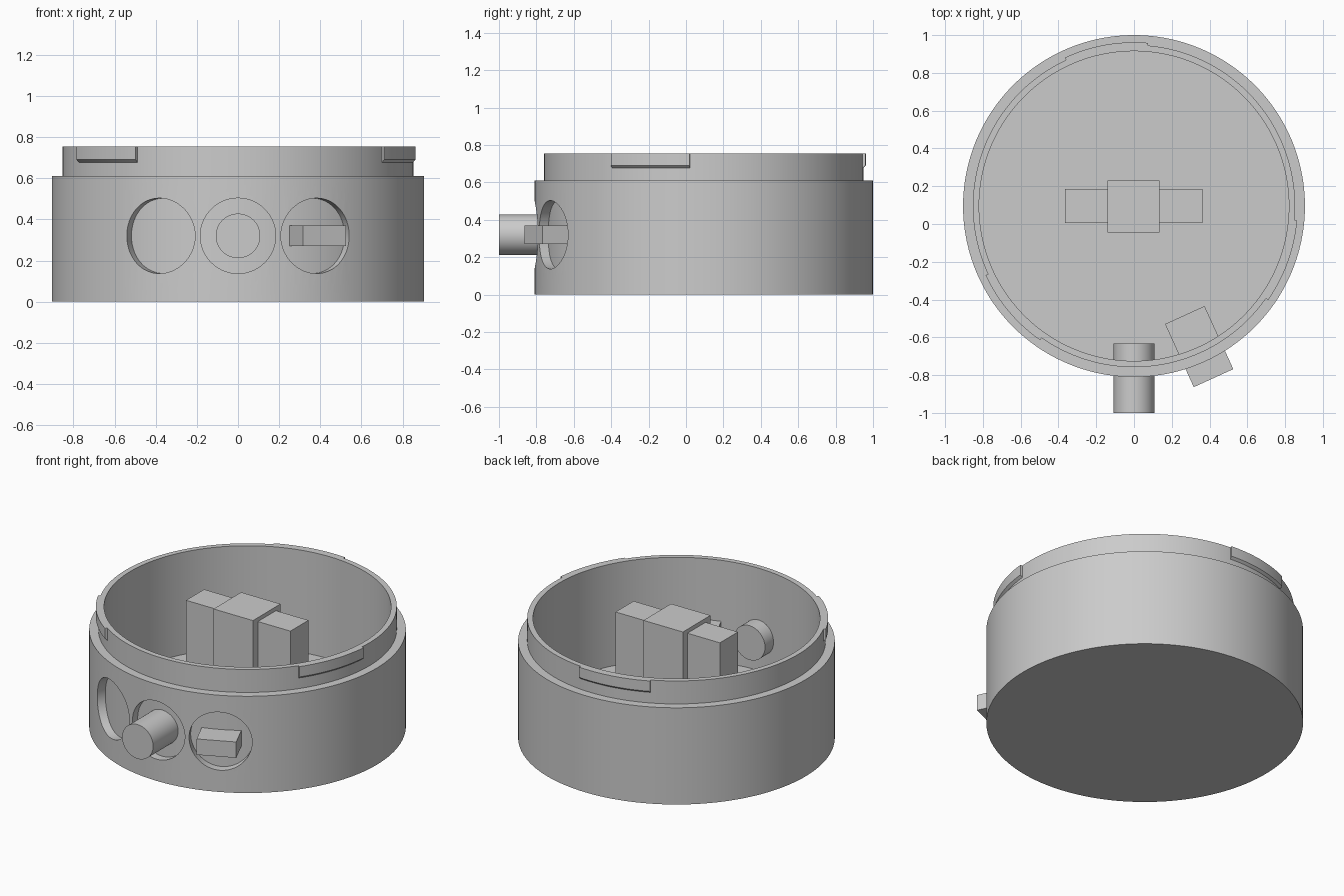
import bpy, bmesh, math
from mathutils import Matrix, Vector

if "Cube" in bpy.data.objects:
    bpy.data.objects.remove(bpy.data.objects["Cube"])

CY = 0.095      # y of the round body's axis
SEG = 144

grey = bpy.data.materials.new("plain grey")
grey.diffuse_color = (0.6, 0.6, 0.6, 1)
grey.use_nodes = True
grey.node_tree.nodes["Principled BSDF"].inputs["Base Color"].default_value = grey.diffuse_color


def finish(bm, name, smooth=True):
    bmesh.ops.remove_doubles(bm, verts=bm.verts, dist=1e-5)
    bmesh.ops.recalc_face_normals(bm, faces=bm.faces)
    me = bpy.data.meshes.new(name)
    bm.to_mesh(me)
    bm.free()
    me.materials.append(grey)
    ob = bpy.data.objects.new(name, me)
    bpy.context.collection.objects.link(ob)
    if smooth:
        shade(ob)
    return ob


def shade(ob):
    bpy.ops.object.select_all(action='DESELECT')
    ob.select_set(True)
    bpy.context.view_layer.objects.active = ob
    bpy.ops.object.shade_smooth_by_angle(angle=math.radians(30))


def lathe(name, profile, start=0, end=360):
    """Sweep a closed (radius, z) profile around the body axis."""
    bm = bmesh.new()
    full = end - start == 360
    steps = round(SEG * (end - start) / 360)
    rings = []
    for i in range(steps if full else steps + 1):
        a = math.radians(start + 360 * i / SEG)
        rings.append([bm.verts.new((r * math.cos(a), CY + r * math.sin(a), z))
                      for r, z in profile])
    n = len(profile)
    for i in range(steps):
        a, b = rings[i], rings[(i + 1) % len(rings)]
        for j in range(n):
            k = (j + 1) % n
            bm.faces.new((a[j], b[j], b[k], a[k]))
    if not full:
        bm.faces.new(rings[0])
        bm.faces.new(rings[-1])
    return finish(bm, name)


def rod(name, radius, length, centre, turn=0):
    """Horizontal cylinder pointing forward, turned about z."""
    bm = bmesh.new()
    m = (Matrix.Translation(centre) @ Matrix.Rotation(turn, 4, 'Z')
         @ Matrix.Rotation(math.pi / 2, 4, 'X'))
    bmesh.ops.create_cone(bm, cap_ends=True, segments=96, radius1=radius,
                          radius2=radius, depth=length, matrix=m)
    return finish(bm, name)


def block(name, size, centre, turn=0):
    bm = bmesh.new()
    m = (Matrix.Translation(centre) @ Matrix.Rotation(turn, 4, 'Z')
         @ Matrix.Diagonal((*size, 1)))
    bmesh.ops.create_cube(bm, size=1, matrix=m)
    return finish(bm, name, False)


# Inner cup with thin rim and thick floor
E = 0.0005
lathe("inner_cup", [(E, 0), (0.853, 0), (0.853, 0.755), (0.82, 0.755),
                    (0.82, 0.11), (E, 0.11)])

# Outer sleeve with three round recesses across the front
sleeve = lathe("outer_sleeve", [(0.853, 0), (0.905, 0), (0.905, 0.61), (0.853, 0.61)])
for deg in (-25, 0, 25):
    t = math.radians(deg)
    d = Vector((math.sin(t), -math.cos(t), 0))
    cutter = rod("recess_cutter", 0.183, 0.4, Vector((0, CY, 0.32)) + d * 0.9, t)
    mod = sleeve.modifiers.new("recess", 'BOOLEAN')
    mod.operation = 'DIFFERENCE'
    mod.solver = 'EXACT'
    mod.object = cutter
    bpy.context.view_layer.objects.active = sleeve
    bpy.ops.object.modifier_apply(modifier=mod.name)
    bpy.data.objects.remove(cutter)
shade(sleeve)

# Three locking tabs on the rim
for start in (85, 205, 325):
    lathe("locking_tab", [(0.85, 0.677), (0.853, 0.677), (0.867, 0.69),
                          (0.867, 0.755), (0.85, 0.755)], start, start + 30)

# Front knob through the middle recess
rod("front_knob", 0.108, 0.367, (0, -0.8165, 0.32))

# Angled plug through the right recess
block("side_plug", (0.23, 0.367, 0.1), (0.345, -0.649, 0.32), math.radians(24.5))

# Standing core inside the cup: tall centre and lower wings
block("core_centre", (0.275, 0.275, 0.655), (-0.002, 0.093, 0.4275))
for s in (-1, 1):
    block("core_wing", (0.232, 0.18, 0.63), (s * 0.248 - 0.002, 0.095, 0.415))
